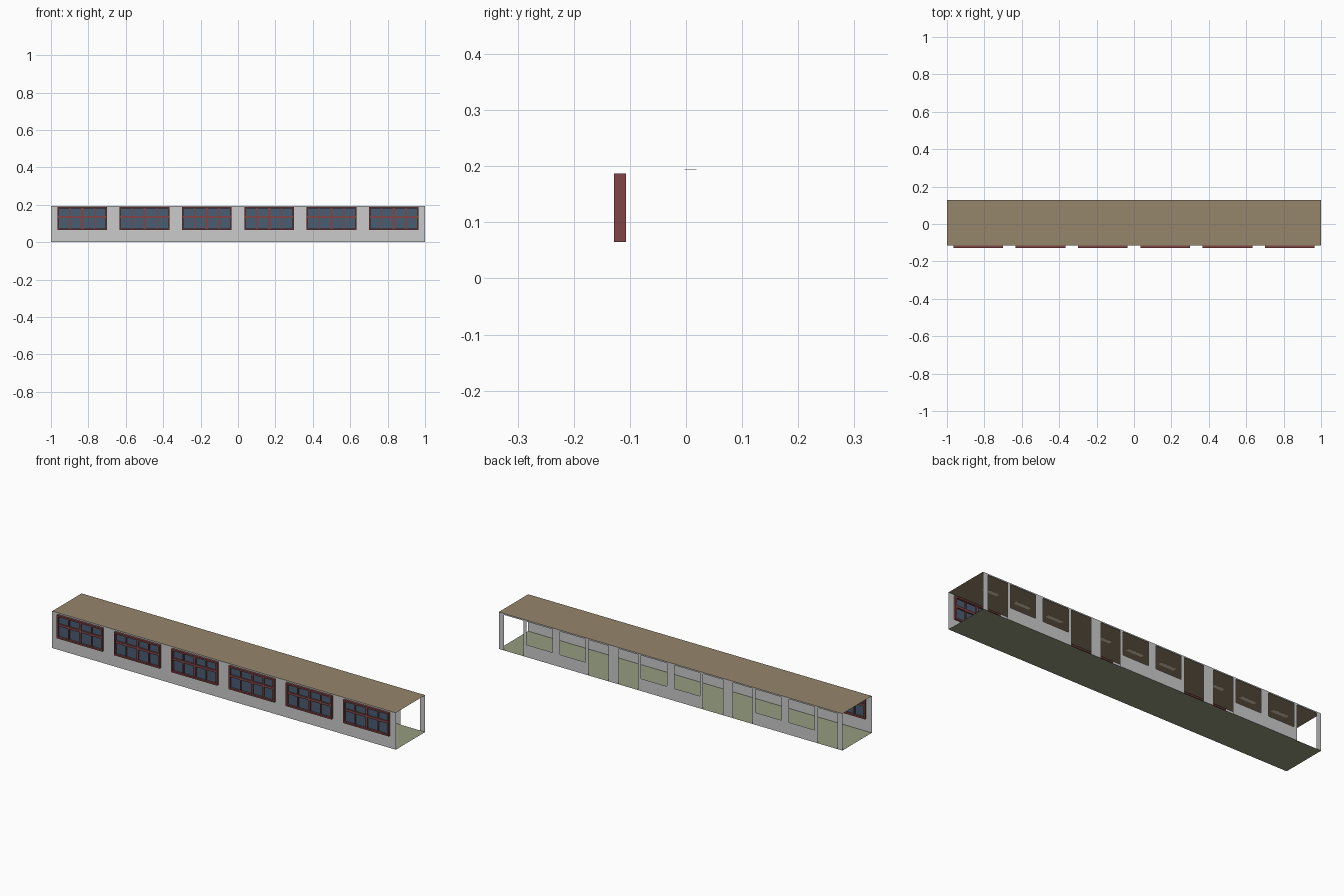
import bpy, bmesh

if "Cube" in bpy.data.objects:
    bpy.data.objects.remove(bpy.data.objects["Cube"])

FRONT, BACK, TOP = -0.116, 0.128, 0.194
SILL, HEAD = 0.065, 0.187
ROOMS = (-2 / 3, 0, 2 / 3)


def material(name, rgb):
    m = bpy.data.materials.new(name)
    m.diffuse_color = (*rgb, 1)
    m.use_nodes = True
    m.node_tree.nodes["Principled BSDF"].inputs["Base Color"].default_value = m.diffuse_color
    return m


RED = material("frame_red", (0.22, 0.06, 0.06))
GLASS = material("glass_blue", (0.07, 0.11, 0.17))
TAN = material("roof_tan", (0.30, 0.24, 0.15))
GREEN = material("floor_green", (0.30, 0.33, 0.22))
LAMP = material("lamp_cream", (0.75, 0.68, 0.5))


def finish(name, bm, mat=None):
    bmesh.ops.remove_doubles(bm, verts=bm.verts, dist=1e-6)
    me = bpy.data.meshes.new(name)
    bm.to_mesh(me)
    bm.free()
    ob = bpy.data.objects.new(name, me)
    bpy.context.collection.objects.link(ob)
    if mat:
        me.materials.append(mat)
    return ob


def quad(bm, pts):
    bm.faces.new([bm.verts.new(p) for p in pts])


def box(bm, x0, x1, y0, y1, z0, z1):
    vs = bmesh.ops.create_cube(bm, size=1)["verts"]
    for v in vs:
        v.co = ((x0 + x1) / 2 + v.co.x * (x1 - x0),
                (y0 + y1) / 2 + v.co.y * (y1 - y0),
                (z0 + z1) / 2 + v.co.z * (z1 - z0))


def sheet(name, z, mat):
    bm = bmesh.new()
    quad(bm, [(-1, FRONT, z), (1, FRONT, z), (1, BACK, z), (-1, BACK, z)])
    return finish(name, bm, mat)


def wall(name, y, openings):
    """Thin wall with rectangular openings (x0, x1, z0, z1)."""
    bm = bmesh.new()

    def panel(x0, x1, z0, z1):
        if x1 - x0 > 1e-5 and z1 - z0 > 1e-5:
            quad(bm, [(x0, y, z0), (x1, y, z0), (x1, y, z1), (x0, y, z1)])

    x = -1
    for x0, x1, z0, z1 in sorted(openings):
        panel(x, x0, 0, TOP)
        panel(x0, x1, 0, z0)
        panel(x0, x1, z1, TOP)
        x = x1
    panel(x, 1, 0, TOP)
    return finish(name, bm)


# Floor and flat roof
sheet("floor", 0, GREEN)
sheet("roof", TOP, TAN)

# Front wall with six window openings
HALF = 0.133
centres = [r + s / 6 for r in ROOMS for s in (-1, 1)]
wall("front_wall", FRONT, [(c - HALF, c + HALF, SILL, HEAD) for c in centres])

# Back wall: each room has door, window, window, door
back = []
for r in ROOMS:
    for a, b, z0 in ((0.022, 0.172, SILL), (0.19, 0.304, 0)):
        back += [(r + a, r + b, z0, HEAD), (r - b, r - a, z0, HEAD)]
wall("back_wall", BACK, back)

# Front windows: outer frame, mullions, transom and glass
for i, c in enumerate(centres):
    l, r, t = c - HALF, c + HALF, 0.008
    bm = bmesh.new()
    y0, y1 = -0.128, -0.107
    box(bm, l, r, y0, y1, SILL, SILL + t)
    box(bm, l, r, y0, y1, HEAD - t, HEAD)
    for x in (l, r - t):
        box(bm, x, x + t, y0, y1, SILL + t, HEAD - t)
    for x, w in ((c, 0.006), (c - HALF / 2, 0.003), (c + HALF / 2, 0.003)):
        box(bm, x - w, x + w, -0.123, -0.111, SILL + t, HEAD - t)
    box(bm, l + t, r - t, -0.124, -0.110, 0.129, 0.141)
    finish(f"window_frame_{i}", bm, RED)
    bm = bmesh.new()
    quad(bm, [(l + t, -0.1175, SILL + t), (r - t, -0.1175, SILL + t),
              (r - t, -0.1175, HEAD - t), (l + t, -0.1175, HEAD - t)])
    finish(f"window_glass_{i}", bm, GLASS)

# Ceiling light strips
for i, r in enumerate(ROOMS):
    bm = bmesh.new()
    for dx in (-0.19, 0, 0.19):
        box(bm, r + dx - 0.045, r + dx + 0.045, -0.003, 0.019, TOP - 0.001, TOP - 0.0002)
    finish(f"ceiling_lights_{i}", bm, LAMP)
